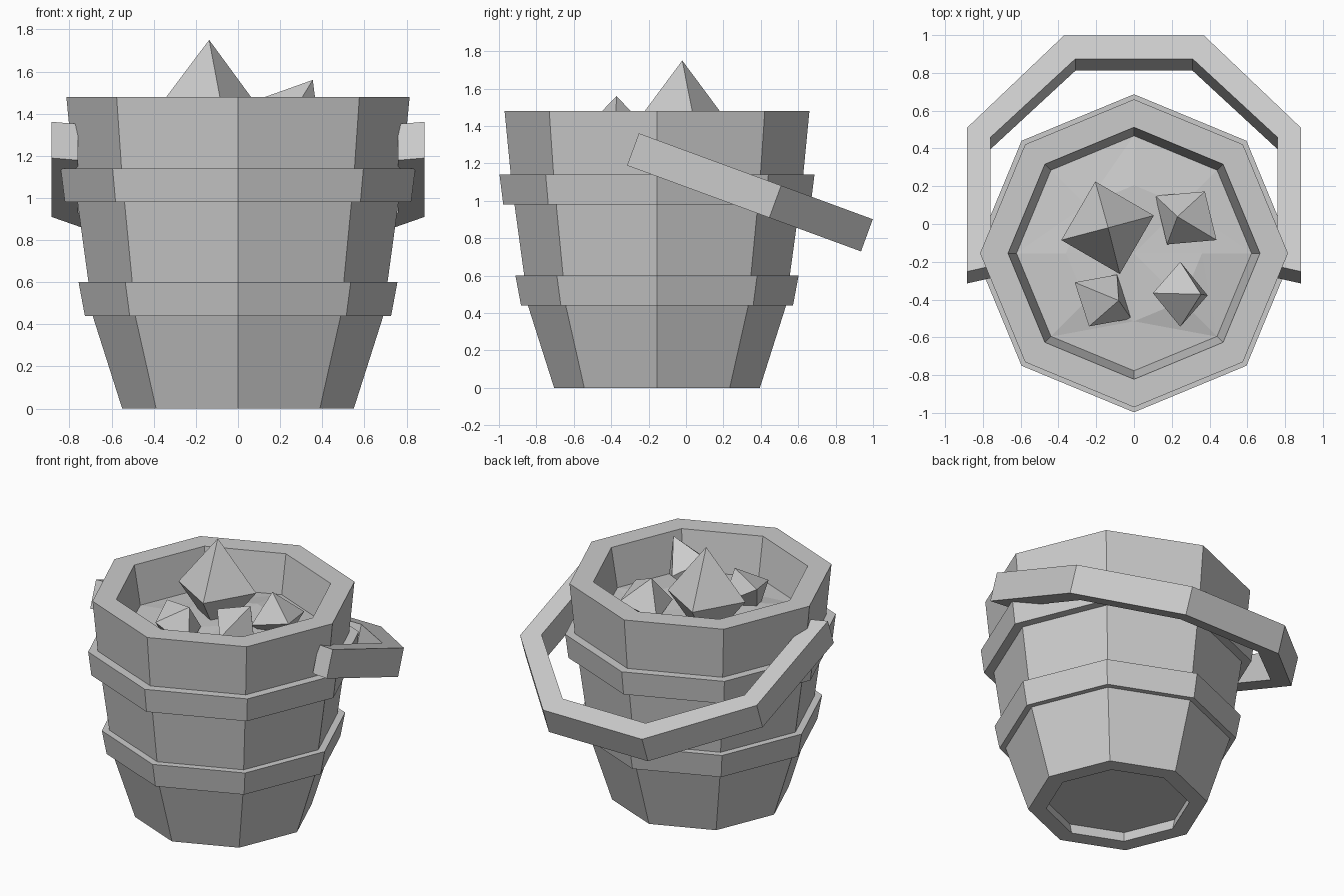
import bpy, bmesh, math, random
from mathutils import Vector

if "Cube" in bpy.data.objects:
    bpy.data.objects.remove(bpy.data.objects["Cube"])

CY = -0.155          # bucket axis offset in y
N = 8                # octagonal staves
random.seed(4)


def finish(name, bm):
    bmesh.ops.recalc_face_normals(bm, faces=bm.faces)
    me = bpy.data.meshes.new(name)
    bm.to_mesh(me)
    bm.free()
    ob = bpy.data.objects.new(name, me)
    bpy.context.collection.objects.link(ob)
    return ob


def ring(bm, r, z, jitter=0.0):
    return [bm.verts.new((r * math.cos(k * math.tau / N),
                          CY + r * math.sin(k * math.tau / N),
                          z + random.uniform(-jitter, jitter))) for k in range(N)]


def bridge(bm, a, b):
    for k in range(N):
        j = (k + 1) % N
        bm.faces.new((a[k], a[j], b[j], b[k]))


def lathe(name, profile, closed=False):
    """Spin a (radius, z) profile into an octagonal shell."""
    bm = bmesh.new()
    rings = [ring(bm, r, z) for r, z in profile]
    for a, b in zip(rings, rings[1:]):
        bridge(bm, a, b)
    if closed:
        bridge(bm, rings[-1], rings[0])
    else:
        bm.faces.new(rings[0])
        bm.faces.new(rings[-1])
    return finish(name, bm)


# Bucket body: recessed underside, flared wall, rim, inner wall
lathe("bucket_body", [(0.455, 0.07), (0.44, 0), (0.55, 0), (0.69, 0.44), (0.71, 0.6),
                      (0.762, 0.98), (0.782, 1.14), (0.815, 1.48),
                      (0.667, 1.48), (0.615, 1.18)])

# Two hoops
for name, r0, z0, r1, z1, inner in (("lower_hoop", 0.727, 0.44, 0.757, 0.6, 0.66),
                                    ("upper_hoop", 0.822, 0.98, 0.842, 1.14, 0.74)):
    lathe(name, [(inner, z0), (r0, z0), (r1, z1), (inner, z1)], closed=True)

# Uneven filling surface inside the bucket
bm = bmesh.new()
outer, mid = ring(bm, 0.625, 1.22), ring(bm, 0.36, 1.245, 0.025)
centre = bm.verts.new((0, CY, 1.25))
bridge(bm, outer, mid)
for k in range(N):
    bm.faces.new((mid[k], mid[(k + 1) % N], centre))
bmesh.ops.triangulate(bm, faces=bm.faces)
finish("filling", bm)

# Handle: half-octagon strip in a tilted plane, given as (x, distance along tilt)
half_out = [(0.885, 0.0), (0.885, 0.81), (0.37, 1.332)]
half_in = [(0.76, 0.03), (0.76, 0.757), (0.31, 1.2)]
along = Vector((0, 0.939, -0.345))
down = Vector((0, -0.063, -0.172))
start = Vector((0, -0.252, 1.361))


def arch(half):
    return half + [(-x, s) for x, s in reversed(half)]


bm = bmesh.new()
sections = []
for (xo, so), (xi, si) in zip(arch(half_out), arch(half_in)):
    po = start + along * so + Vector((xo, 0, 0))
    pi = start + along * si + Vector((xi, 0, 0))
    sections.append([bm.verts.new(p) for p in (po, pi, pi + down, po + down)])
for a, b in zip(sections, sections[1:]):
    for k in range(4):
        j = (k + 1) % 4
        bm.faces.new((a[k], a[j], b[j], b[k]))
bm.faces.new(sections[0])
bm.faces.new(sections[-1])
finish("handle", bm)


# Crystals: octahedra from a centre and three half-axes
def crystal(name, centre, *axes):
    bm = bmesh.new()
    c = Vector(centre)
    pos, neg = ([bm.verts.new(c + Vector(a) * s) for a in axes] for s in (1, -1))
    for i in (pos[0], neg[0]):
        for j in (pos[1], neg[1]):
            for k in (pos[2], neg[2]):
                bm.faces.new((i, j, k))
    finish(name, bm)


crystal("large_crystal", (-0.14, -0.02, 1.42),
        (0.245, 0.065, 0), (-0.065, 0.245, 0), (0.003, 0, 0.33))
crystal("back_right_crystal", (0.275, 0.032, 1.30),
        (-0.162, 0.117, -0.05), (0.1, 0.14, 0.02), (-0.045, 0.007, 0.164))
crystal("front_right_crystal", (0.245, -0.372, 1.38),
        (0.145, -0.006, -0.089), (0, 0.172, 0), (0.11, 0, 0.18))
crystal("front_left_crystal", (-0.164, -0.405, 1.31),
        (-0.15, 0.096, 0.09), (0.074, 0.137, -0.045), (0.083, 0, 0.137))
